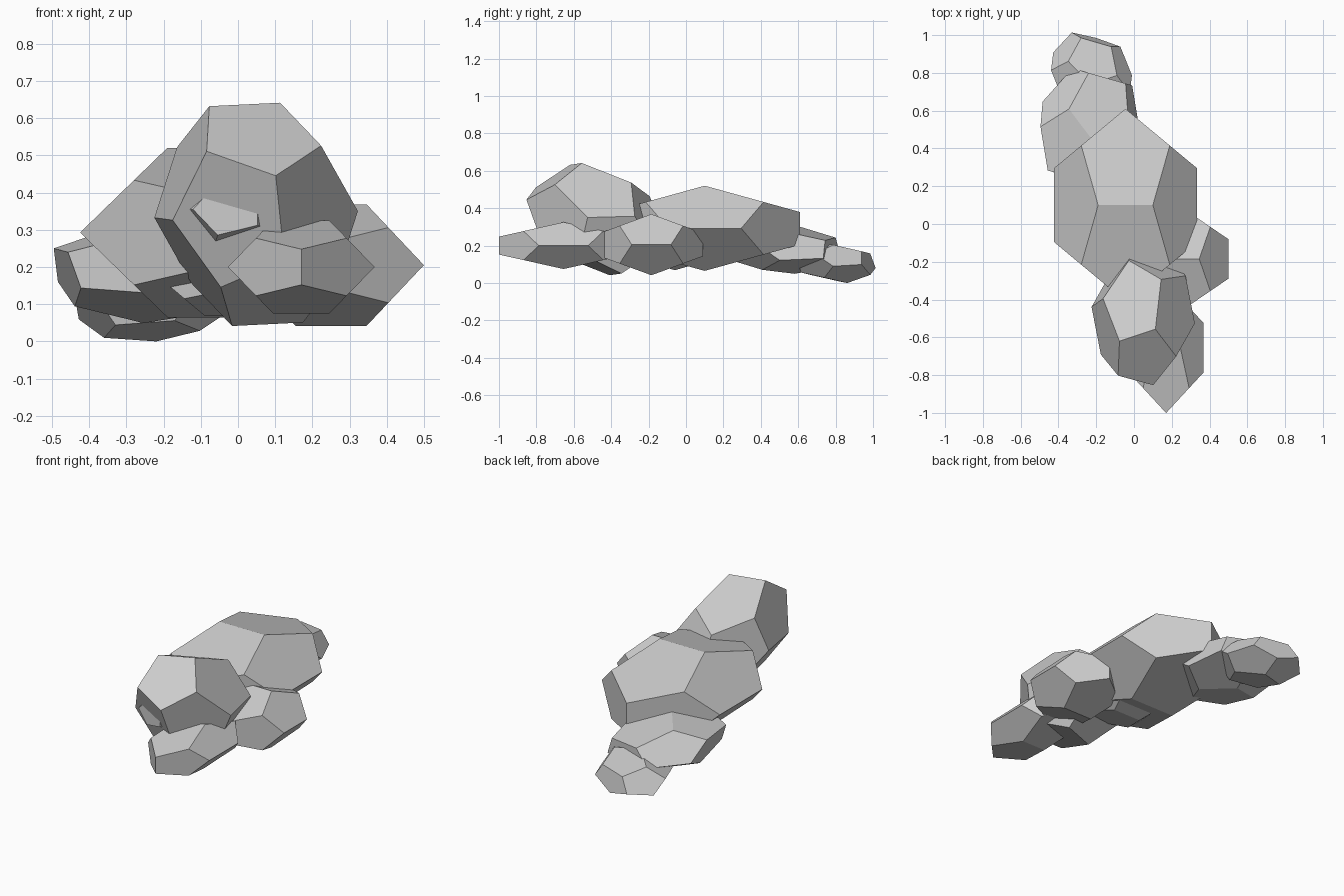
import bpy, bmesh, math
from mathutils import Vector, Matrix

if "Cube" in bpy.data.objects:
    bpy.data.objects.remove(bpy.data.objects["Cube"])

PHI = (1 + 5 ** 0.5) / 2
INV = 1 / PHI

# Twelve-sided stone template: 20 corners of a dodecahedron
CORNERS = [Vector((x, y, z)) for x in (-1, 1) for y in (-1, 1) for z in (-1, 1)]
for a in (-INV, INV):
    for b in (-PHI, PHI):
        CORNERS += [Vector((0, b, a)), Vector((a, 0, b)), Vector((b, a, 0))]


def make_rock(name, matrix):
    """Stretch the template with a matrix and wrap it in flat pentagons."""
    bm = bmesh.new()
    for c in CORNERS:
        bm.verts.new(c)
    bmesh.ops.convex_hull(bm, input=bm.verts[:])
    bmesh.ops.dissolve_limit(bm, angle_limit=math.radians(2),
                             verts=bm.verts[:], edges=bm.edges[:])
    bm.transform(matrix)
    bmesh.ops.recalc_face_normals(bm, faces=bm.faces[:])
    mesh = bpy.data.meshes.new(name)
    bm.to_mesh(mesh)
    bm.free()
    obj = bpy.data.objects.new(name, mesh)
    bpy.context.collection.objects.link(obj)
    return obj


def upright_rock(name, centre, radii, turn=0):
    """Rock placed by centre and radii, optionally turned about z."""
    scale = Matrix.Diagonal(Vector(radii) / 3 ** 0.5).to_4x4()
    # template with horizontal ridge along x on top, side ridges along y
    make_rock(name, Matrix.Translation(centre) @ Matrix.Rotation(math.radians(turn), 4, 'Z') @ scale)


def tilted_rock(name, corner, n1, n2, n3):
    """Rock placed by one corner and its three neighbouring corners."""
    corner = Vector(corner)
    src = Matrix(((-1, INV - 1, PHI - 1),
                  (PHI - 1, -1, INV - 1),
                  (INV - 1, PHI - 1, -1))).transposed()
    dst = Matrix([Vector(n) - corner for n in (n1, n2, n3)]).transposed()
    linear = dst @ src.inverted()
    centre = corner - linear @ Vector((1, 1, 1))
    make_rock(name, Matrix.Translation(centre) @ linear.to_4x4())


# Upright rocks
upright_rock("main_rock", (-0.045, 0.10, 0.2925), (0.406, 0.546, 0.2436))
upright_rock("right_rock", (0.25, -0.185, 0.205), (0.267, 0.294, 0.175))
upright_rock("front_low_rock", (0.17, -0.655, 0.20), (0.211, 0.37, 0.134))

# Tilted rocks
tilted_rock("front_top_rock", (-0.077, -0.62, 0.632), (0.10, -0.73, 0.613),
            (-0.05, -0.35, 0.585), (-0.185, -0.675, 0.476))
tilted_rock("back_rock", (-0.495, 0.515, 0.25), (-0.3575, 0.434, 0.314),
            (-0.4225, 0.741, 0.206), (-0.505, 0.365, 0.181))
tilted_rock("back_end_rock", (-0.28, 0.985, 0.158), (-0.155, 1.0, 0.12),
            (-0.24, 0.853, 0.21), (-0.403, 0.961, 0.105))

# Mostly buried stones: one under the main rock, one showing on the front rock's left side
upright_rock("under_rock", (0.0, -0.06, 0.19), (0.25, 0.28, 0.13))
upright_rock("embedded_stone", (-0.02, -0.62, 0.355), (0.15, 0.20, 0.12), turn=23)
